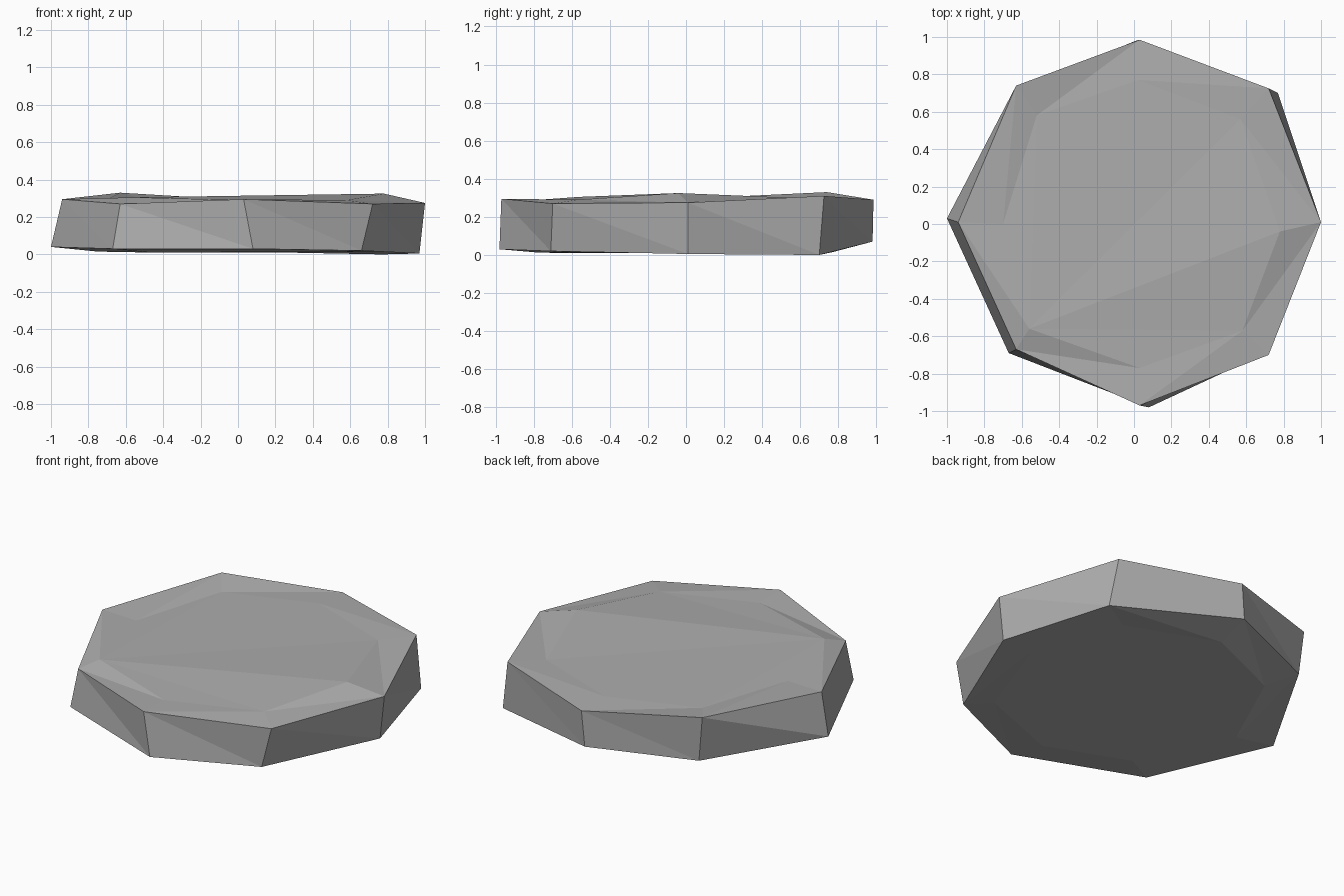
import bpy
import bmesh

# Remove the default object
default_cube = bpy.data.objects.get("Cube")
if default_cube:
    bpy.data.objects.remove(default_cube, do_unlink=True)


def make_material(name, colour):
    material = bpy.data.materials.new(name)
    material.use_nodes = True
    material.diffuse_color = colour
    material.node_tree.nodes["Principled BSDF"].inputs["Base Color"].default_value = colour
    return material


def add_ring(bm, points):
    return [bm.verts.new(point) for point in points]


def bridge(bm, outer, inner, flipped=()):
    """Join two rings with triangles; flipped steps use the other diagonal."""
    count = len(outer)
    for i in range(count):
        j = (i + 1) % count
        a, b, c, d = outer[i], outer[j], inner[j], inner[i]
        if i in flipped:
            triangles = ((a, b, d), (b, c, d))
        else:
            triangles = ((a, b, c), (a, c, d))
        for triangle in triangles:
            bm.faces.new(triangle)


def fan(bm, ring, apex):
    """Fill a ring with triangles that spread from one of its corners."""
    count = len(ring)
    for step in range(1, count - 1):
        bm.faces.new((ring[apex], ring[(apex + step) % count],
                      ring[(apex + step + 1) % count]))


# Rings run anticlockwise, starting at the +x corner
top_rim = [(1, .01, .275), (.72, .725, .31), (.03, .985, .29), (-.63, .74, .33),
           (-.94, .01, .295), (-.63, -.67, .27), (.03, -.97, .295), (.72, -.7, .27)]
top_inset = [(.78, -.04, .325), (.57, .56, .3), (.02, .77, .3), (-.52, .58, .3),
             (-.7, 0, .295), (-.56, -.56, .305), (.03, -.77, .29), (.58, -.57, .29)]
bottom_rim = [(.97, .01, .005), (.77, .7, 0), (.01, .98, .07), (-.6, .73, .05),
              (-1, .03, .04), (-.67, -.69, .03), (.08, -.98, .03), (.66, -.71, .02)]
bottom_inset = [(.76, .02, .015), (.55, .56, .015), (0, .77, .015), (-.5, .55, .015),
                (-.75, 0, .015), (-.47, -.57, .01), (.03, -.77, .012), (.55, -.57, .012)]

bm = bmesh.new()
rim, inset, base, base_inset = [
    add_ring(bm, points) for points in (top_rim, top_inset, bottom_rim, bottom_inset)]

# Worn top, chipped border, side walls and underside
fan(bm, inset, apex=5)
bridge(bm, rim, inset, flipped=(7,))
bridge(bm, rim, base)
bridge(bm, base, base_inset)
fan(bm, base_inset, apex=5)
bmesh.ops.recalc_face_normals(bm, faces=bm.faces[:])

# Flat-shaded stone object
mesh = bpy.data.meshes.new("stepping_stone")
bm.to_mesh(mesh)
bm.free()
mesh.materials.append(make_material("stone grey", (.42, .42, .42, 1)))
stone = bpy.data.objects.new("stepping_stone", mesh)
bpy.context.scene.collection.objects.link(stone)
